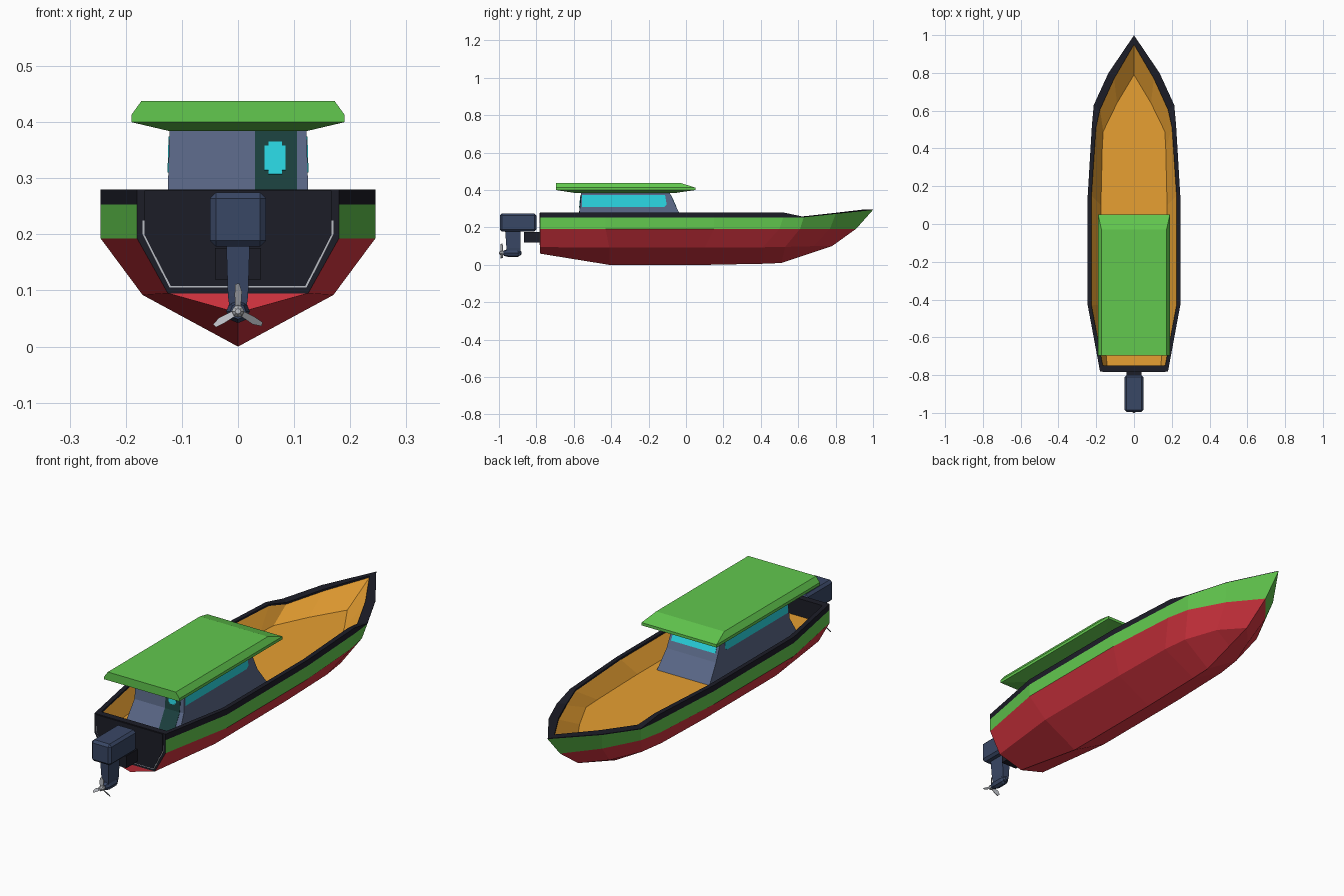
import bpy, bmesh, math
from mathutils import Vector, Matrix

if "Cube" in bpy.data.objects:
    bpy.data.objects.remove(bpy.data.objects["Cube"])


def lin(c):
    c /= 255
    return c / 12.92 if c <= 0.04045 else ((c + 0.055) / 1.055) ** 2.4


def mat(name, r, g, b):
    m = bpy.data.materials.new(name)
    m.diffuse_color = (lin(r), lin(g), lin(b), 1)
    m.use_nodes = True
    m.node_tree.nodes["Principled BSDF"].inputs["Base Color"].default_value = m.diffuse_color
    return m


RED = mat("hull red", 220, 54, 66)
GREEN = mat("leaf green", 98, 200, 78)
BLACK = mat("rim black", 28, 29, 39)
ORANGE = mat("deck orange", 232, 160, 50)
SLATE = mat("cabin slate", 92, 106, 138)
CYAN = mat("glass cyan", 42, 216, 228)
TEAL = mat("door teal", 28, 66, 64)
NAVY = mat("motor navy", 57, 71, 101)
GREY = mat("metal grey", 185, 188, 194)


def finish(name, bm, *mats):
    bmesh.ops.remove_doubles(bm, verts=bm.verts, dist=1e-5)
    bmesh.ops.recalc_face_normals(bm, faces=bm.faces)
    me = bpy.data.meshes.new(name)
    bm.to_mesh(me)
    bm.free()
    for m in mats:
        me.materials.append(m)
    ob = bpy.data.objects.new(name, me)
    bpy.context.collection.objects.link(ob)
    return ob


def add_face(bm, pts, mi=0):
    f = bm.faces.new([bm.verts.new(p) for p in pts])
    f.material_index = mi


def loft(name, rings, m):
    """Solid through rings with equal point counts, capped at both ends."""
    bm = bmesh.new()
    n = len(rings[0])
    for a, b in zip(rings, rings[1:]):
        for i in range(n):
            j = (i + 1) % n
            add_face(bm, [a[i], a[j], b[j], b[i]])
    add_face(bm, rings[0])
    add_face(bm, rings[-1])
    return finish(name, bm, m)


def rect(hx, y0, y1, z):
    return [(-hx, y0, z), (hx, y0, z), (hx, y1, z), (-hx, y1, z)]


def plate(name, pts, normal, m, t=0.0015):
    """Thin plate standing out from a surface."""
    n = Vector(normal).normalized() * t
    lo = [Vector(p) - n * 0.3 for p in pts]
    return loft(name, [lo, [Vector(p) + n for p in pts]], m)


def box(name, x, y0, y1, z0, z1, m, bevel=0):
    ob = loft(name, [rect(x, y0, y1, z0), rect(x, y0, y1, z1)], m)
    if bevel:
        b = ob.modifiers.new("bevel", "BEVEL")
        b.width = bevel
        b.segments = 1
    return ob


# Hull: lengthwise lines from keel over the rim down to the floor, stern to bow
keel = [(0, -.78, .06), (0, -.41, 0), (0, .1, 0), (0, .41, .006), (0, .51, .01), (0, .66, .06), (0, .78, .1)]
chine = [(.125, -.78, .095), (.17, -.41, .092), (.17, .1, .092), (.163, .41, .094),
         (.148, .53, .096), (.09, .68, .1), (0, .78, .1)]
knuckle = [(.18, -.78, .193), (.245, -.43, .193), (.245, .15, .193), (.222, .5, .193),
           (.2, .61, .193), (.115, .77, .193), (0, .91, .193)]
sheer = [(.18, -.78, .253), (.245, -.43, .253), (.245, .15, .253), (.223, .52, .253),
         (.213, .63, .254), (.135, .8, .272), (0, .999, .293)]
rim = [(x, y, .28 if i < 4 else z + .003) for i, (x, y, z) in enumerate(sheer)]
inner_xy = [(.165, -.75), (.225, -.43), (.225, .15), (.201, .51), (.18, .605), (.105, .77), (0, .95)]
inner = [(x, y, r[2]) for (x, y), r in zip(inner_xy, rim)]
lip = [(x, y, z - .008) for x, y, z in inner]
floor_xy = [(.142, -.75), (.172, -.43), (.175, .1), (.168, .4), (.163, .49), (.09, .64), (0, .79)]
floor = [(x, y, .2) for x, y in floor_xy]
middle = [(0, y, .2) for x, y in floor_xy]
lines = [keel, chine, knuckle, sheer, rim, inner, lip, floor, middle]
band = [0, 0, 1, 2, 2, 2, 3, 3]


def mirror(p):
    return (-p[0], p[1], p[2])


bm = bmesh.new()
for k, (a, b) in enumerate(zip(lines, lines[1:])):
    for i in range(len(a) - 1):
        quad = [a[i], a[i + 1], b[i + 1], b[i]]
        pts = [p for j, p in enumerate(quad) if (Vector(p) - Vector(quad[j - 1])).length > 1e-6]
        add_face(bm, pts, band[k])
        add_face(bm, [mirror(p) for p in pts], band[k])
# Transom: red foot, black board, top edge and inner side
s = [l[0] for l in lines]
add_face(bm, [s[0], s[1], mirror(s[1])], 0)
add_face(bm, s[1:5] + [mirror(p) for p in s[4:0:-1]], 2)
add_face(bm, [s[4], s[5], mirror(s[5]), mirror(s[4])], 2)
add_face(bm, [s[5], s[6], s[7], s[8], mirror(s[7]), mirror(s[6]), mirror(s[5])], 2)
finish("hull", bm, RED, GREEN, BLACK, ORANGE)

# Grey outline and black board on the transom
for name, d, m, t in (("transom_trim", 0, GREY, .002), ("transom_board", .003, BLACK, .004)):
    half = [(.122 - d * .7, .105 + d), (.17 - d, .2), (.17 - d, .225 + d), (.167, .278)]
    if d == 0:
        half = half[:3]
    pts = [(x, -.78, z) for x, z in half] + [(-x, -.78, z) for x, z in reversed(half)]
    plate(name, pts, (0, -1, 0), m, t)

# Cabin with sloping walls that flare out towards the floor
Z0, ZM, Z1 = .2, .28, .388


def wall(low, mid, top, z):
    if z < ZM:
        return low + (mid - low) * (z - Z0) / (ZM - Z0)
    return mid + (top - mid) * (z - ZM) / (Z1 - ZM)


def cab_x(z): return wall(.133, .125, .122, z)
def cab_back(z): return wall(-.615, -.57, -.56, z)
def cab_front(z): return wall(.02, -.038, -.088, z)


loft("cabin", [rect(cab_x(z), cab_back(z), cab_front(z), z) for z in (Z0, ZM, Z1)], SLATE)

# Cabin windows
for side, label in ((1, "right"), (-1, "left")):
    pts = [(side * cab_x(z), y, z) for y, z in
           ((-.557, .31), (-.115, .31), (-.103, .322), (-.112, .374), (-.557, .374))]
    plate(label + "_window", pts, (side, 0, .03), CYAN)
plate("front_window", [(x, cab_front(z), z) for x, z in
      ((-.112, .312), (.112, .312), (.11, .374), (-.11, .374))], (0, 1, .47), CYAN)


# Rear door and its notched window
def rear(pts):
    return [(x, cab_back(z), z) for x, z in pts]


for part, a, b in (("lower", Z0, ZM), ("upper", ZM, .384)):
    plate("door_" + part, rear([(.03, a), (.105, a), (.105, b), (.03, b)]), (0, -1, .1), TEAL)
notch = [(.019, .022), (.012, .022), (.012, .029)]
corner = []
for sx, sz in ((1, 1), (-1, 1), (-1, -1), (1, -1)):
    part = [(.066 + sx * x, .336 + sz * z) for x, z in notch]
    corner += part if sx * sz > 0 else part[::-1]
plate("door_window", rear(corner), (0, -1, .08), CYAN, .004)

# Roof
loft("roof", [rect(.122, -.59, -.06, .384), rect(.19, -.695, .05, .4),
              rect(.19, -.695, .05, .413), rect(.172, -.695, -.03, .438)], GREEN)

# Outboard motor
box("motor_cowl", .05, -.995, -.8, .178, .275, NAVY, .011)
box("motor_bracket", .041, -.865, -.775, .12, .176, BLACK)
loft("motor_leg", [rect(.012, -.955, -.888, .05), rect(.018, -.96, -.885, .09),
                   rect(.021, -.967, -.885, .185)], NAVY)


def disc(r, y, z, n=8):
    return [(r * math.cos(2 * math.pi * i / n), y, z + r * math.sin(2 * math.pi * i / n)) for i in range(n)]


HUB = .063
loft("gearcase", [disc(r, y, HUB) for r, y in ((.014, -.975), (.021, -.95), (.021, -.9), (.008, -.88))], NAVY)
loft("propeller_hub", [disc(r, y, HUB) for r, y in ((.005, -1), (.011, -.992), (.011, -.97))], GREY)

# Three pitched propeller blades
for k in range(3):
    spin = Matrix.Rotation(math.radians(120 * k), 3, 'Y')
    outline = [(-.005, .006), (.005, .006), (.007, .035), (.002, .05), (-.005, .048), (-.006, .03)]
    rings = [[spin @ Vector((x, x * .8 + t, r)) + Vector((0, -.985, HUB)) for x, r in outline]
             for t in (-.0015, .0015)]
    loft("propeller_blade_%d" % (k + 1), rings, GREY)
